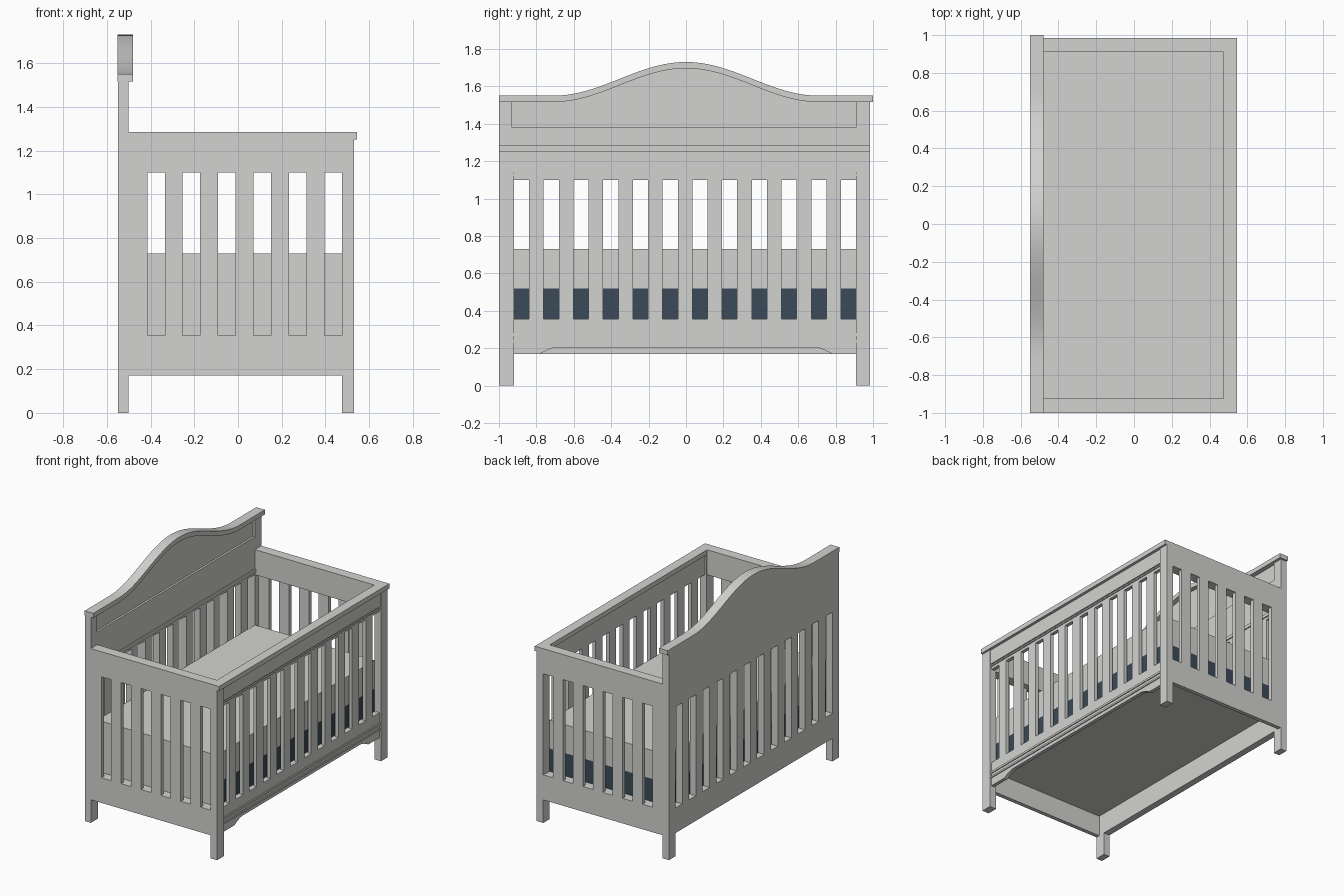
import bpy, bmesh, math

if "Cube" in bpy.data.objects:
    bpy.data.objects.remove(bpy.data.objects["Cube"])

def material(name, rgb):
    m = bpy.data.materials.new(name)
    m.diffuse_color = (*rgb, 1)
    m.use_nodes = True
    m.node_tree.nodes["Principled BSDF"].inputs["Base Color"].default_value = m.diffuse_color
    return m

GREY = material("painted grey wood", (0.65, 0.65, 0.635))
BLUE = material("dark slate blue", (0.043, 0.07, 0.1))

def finish(name, bm, mat=GREY):
    bmesh.ops.recalc_face_normals(bm, faces=bm.faces)
    me = bpy.data.meshes.new(name)
    bm.to_mesh(me)
    bm.free()
    me.materials.append(mat)
    ob = bpy.data.objects.new(name, me)
    bpy.context.collection.objects.link(ob)
    return ob

def extrude(bm, vec):
    ret = bmesh.ops.extrude_face_region(bm, geom=bm.faces[:])
    bmesh.ops.translate(bm, vec=vec, verts=[g for g in ret["geom"] if isinstance(g, bmesh.types.BMVert)])

def prism(name, pts, x0, x1, mat=GREY):
    """Outline in (y, z), extruded along x."""
    bm = bmesh.new()
    bm.faces.new([bm.verts.new((x0, y, z)) for y, z in pts])
    extrude(bm, (x1 - x0, 0, 0))
    return finish(name, bm, mat)

def box(name, x, y, z, mat=GREY):
    return prism(name, [(y[0], z[0]), (y[1], z[0]), (y[1], z[1]), (y[0], z[1])], *x, mat)

def lattice(name, axis, us, zs, solid, d0, d1):
    """Panel made from grid cells where solid(i, j); one watertight mesh."""
    bm = bmesh.new()
    def co(u, z):
        return (d0, u, z) if axis == "x" else (u, d0, z)
    grid = [[bm.verts.new(co(u, z)) for z in zs] for u in us]
    for i in range(len(us) - 1):
        for j in range(len(zs) - 1):
            if solid(i, j):
                bm.faces.new((grid[i][j], grid[i + 1][j], grid[i + 1][j + 1], grid[i][j + 1]))
    bmesh.ops.delete(bm, geom=[v for v in bm.verts if not v.link_faces], context="VERTS")
    extrude(bm, (d1 - d0, 0, 0) if axis == "x" else (0, d1 - d0, 0))
    bmesh.ops.recalc_face_normals(bm, faces=bm.faces)
    bmesh.ops.dissolve_limit(bm, angle_limit=0.01, verts=bm.verts[:], edges=bm.edges[:])
    return finish(name, bm)

def openings(start, pitch, width, count):
    return [v for i in range(count) for v in (start + pitch * i, start + pitch * i + width)]

Y0, Y1 = -1.0, 0.985           # outer faces of the two ends
IN0, IN1 = -0.92, 0.91         # inner faces of the posts
long_cuts = openings(IN0, 0.159, 0.081, 12)
end_cuts = openings(-0.415, 0.162, 0.08, 6)

def arch(y):
    return 1.55 + (0.09 * (1 + math.cos(math.pi * y / 0.71)) if abs(y) < 0.71 else 0)

# Headboard: slatted lower part with legs
n = len(long_cuts) + 1
lattice("headboard_slats", "x", [Y0] + long_cuts + [Y1], [0, 0.17, 0.355, 1.10],
        lambda i, j: i in (0, n - 1) or j == 1 or (j == 2 and i % 2 == 0), -0.55, -0.50)

# Headboard: arched panel, raised frame around the recess, and curved cap
ys = [-0.71 + 1.42 * i / 40 for i in range(41)]
prism("headboard_panel", [(Y0, 1.10), (Y1, 1.10), (Y1, 1.53)] +
      [(y, arch(y) - 0.02) for y in reversed(ys)] + [(Y0, 1.53)], -0.55, -0.515)
box("headboard_rail", (-0.515, -0.50), (Y0, Y1), (1.10, 1.38))
box("headboard_stile_left", (-0.515, -0.50), (Y0, -0.93), (1.38, 1.52))
box("headboard_stile_right", (-0.515, -0.50), (IN1, Y1), (1.38, 1.52))
box("headboard_bead", (-0.50, -0.492), (IN0, IN1), (1.12, 1.145))
cy = [-1.0] + ys + [1.0]
cap = prism("headboard_cap", [(y, arch(y)) for y in cy] +
            [(y, arch(y) - 0.034) for y in reversed(cy)], -0.551, -0.48)
bpy.context.view_layer.objects.active = cap
cap.select_set(True)
bpy.ops.object.shade_smooth_by_angle(angle=math.radians(30))

# Ends: slatted panels, thick top rails and caps
for side, out, s, inner in (("left", Y0, 1, IN0), ("right", Y1, -1, IN1)):
    lattice(side + "_end_panel", "y", [-0.50] + end_cuts + [0.476], [0.17, 0.355, 1.10],
            lambda i, j: j == 0 or i % 2 == 0, out, out + s * 0.03)
    lo, hi = sorted((out, out + s * 0.075))
    box(side + "_end_top_rail", (-0.50, 0.475), (lo, hi), (1.10, 1.285))
    box(side + "_front_post", (0.475, 0.53), sorted((out, inner)), (0, 1.25))

# Front guard: slats, rails, beads, shaped apron and cap
lattice("front_slats", "x", [IN0 - 0.001] + long_cuts[1:-1] + [IN1], [0.23, 0.355, 1.10, 1.25],
        lambda i, j: j != 1 or i % 2 == 1, 0.49, 0.517)
for k, (a, b) in enumerate(((0.23, 0.243), (0.265, 0.28), (1.12, 1.13), (1.14, 1.25))):
    box("front_bead_%d" % (k + 1), (0.517, 0.524), (IN0, IN1), (a, b))
curve = [(-0.78 + 0.1 * math.sin(t), 0.17 + 0.035 * (1 - math.cos(t)) ** 0.6)
         for t in [math.pi / 2 * i / 6 for i in range(7)]]
curve = [(-0.78 + 0.1 * i / 6, 0.17 + 0.035 * math.sin(math.pi / 2 * i / 6)) for i in range(7)]
prism("front_apron", [(IN0, 0.23), (IN0, 0.17)] + curve +
      [(-y, z) for y, z in reversed(curve)] + [(IN1, 0.17), (IN1, 0.23)], 0.49, 0.517)
box("front_cap", (0.475, 0.545), (Y0, Y1), (1.25, 1.285))

# Bed base, dark box below the mattress (its left end is grey), mattress
bx, by = (-0.499, 0.475), (-0.925, IN1)
box("bed_base", (-0.50, 0.49), (-0.97, 0.955), (0.325, 0.352))
support = box("mattress_support", bx, by, (0.352, 0.52), BLUE)
support.data.materials.append(GREY)
for p in support.data.polygons:
    p.material_index = 1 if p.normal.y < -0.5 else 0
box("mattress", bx, by, (0.52, 0.73))
